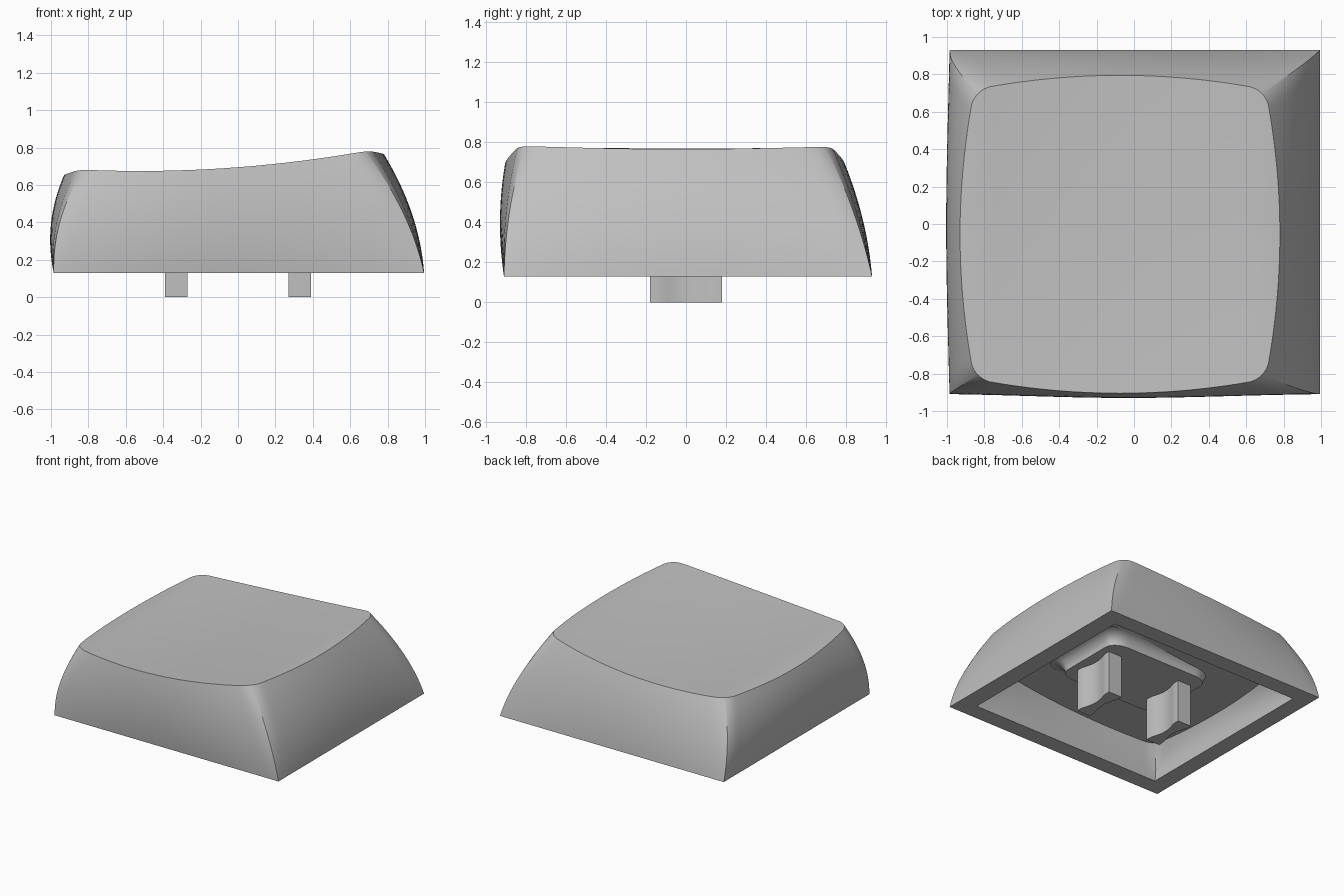
import bpy, bmesh, math
from mathutils import Vector

cube = bpy.data.objects.get("Cube")
if cube:
    bpy.data.objects.remove(cube, do_unlink=True)

grey = bpy.data.materials.new("plain grey plastic")
grey.use_nodes = True
colour = (0.53, 0.53, 0.53, 1)
grey.diffuse_color = colour
grey.node_tree.nodes["Principled BSDF"].inputs["Base Color"].default_value = colour

SIDE = 28  # columns per side, crowded towards the corners


def square_loop():
    """Points around the unit square, counter-clockwise."""
    pts = []
    for turn in range(4):
        for i in range(SIDE):
            s = math.sin(math.pi / 2 * (2 * i / SIDE - 1))
            x, y = 1, s
            for _ in range(turn):
                x, y = -y, x
            pts.append((x, y))
    return pts


def rounded(p, r):
    """Move a point of the unit square onto the same square with round corners."""
    x, y = p
    small = min(abs(x), abs(y))
    if small <= 1 - r:
        return x, y
    a = (small - 1 + r) / r * math.pi / 4
    big, low = 1 - r + r * math.cos(a), 1 - r + r * math.sin(a)
    if abs(x) < abs(y):
        big, low = low, big
    return math.copysign(big, x), math.copysign(low, y)


def bowed(p, centre, half, r, bow):
    """Rounded outline whose sides bow outwards."""
    x, y = rounded(p, r)
    return (centre[0] + half[0] * x * (1 - bow * y * y),
            centre[1] + half[1] * y * (1 - bow * x * x))


def wall(low, high, bulge, steps):
    """Rings of a curved wall from the low ring to the high ring."""
    rings = []
    for k in range(steps + 1):
        t = k / steps
        ring = []
        for a, b, o in zip(low, high, bulge):
            mid = (a + b) / 2 + o
            ring.append(a * (1 - t) ** 2 + mid * 2 * t * (1 - t) + b * t * t)
        rings.append(ring)
    return rings


def finish(name, bm):
    bmesh.ops.recalc_face_normals(bm, faces=bm.faces)
    mesh = bpy.data.meshes.new(name)
    bm.to_mesh(mesh)
    bm.free()
    mesh.materials.append(grey)
    obj = bpy.data.objects.new(name, mesh)
    bpy.context.collection.objects.link(obj)
    bpy.ops.object.select_all(action='DESELECT')
    obj.select_set(True)
    bpy.context.view_layer.objects.active = obj
    bpy.ops.object.shade_smooth_by_angle(angle=math.radians(30))
    return obj


def loft(name, rings, first=None, last=None):
    """Skin rings of equal count, closing the ends with a fan where a tip is given."""
    bm = bmesh.new()
    loops = [[bm.verts.new(v) for v in ring] for ring in rings]
    n = len(loops[0])
    for a, b in zip(loops, loops[1:]):
        for i in range(n):
            j = (i + 1) % n
            bm.faces.new((a[i], a[j], b[j], b[i]))
    for tip, ring in ((first, loops[0]), (last, loops[-1])):
        if tip is not None:
            v = bm.verts.new(tip)
            for i in range(n):
                bm.faces.new((v, ring[i], ring[(i + 1) % n]))
    return finish(name, bm)


def dish(x, y):
    """Height of the scooped top."""
    roll = max(0, abs(x + 0.075) - 0.72)
    return 0.661 + 0.077 * (x + 0.5) ** 2 - 1.2 * roll ** 2 + 0.018 * y * y


def ceiling(x, y):
    return 0.415 + 0.05 * x


def surface_ring(outline, centre, scale, height):
    ring = []
    for x, y in outline:
        px = centre[0] + (x - centre[0]) * scale
        py = centre[1] + (y - centre[1]) * scale
        ring.append(Vector((px, py, height(px, py))))
    return ring


unit = square_loop()
BASE = 0.13

# Cap: dished top, bulging outer wall, flat rim, hollow inside
top_c, in_c = (-0.075, -0.055), (-0.085, -0.05)
top_line = [bowed(p, top_c, (0.855, 0.85), 0.11, 0.09) for p in unit]
in_line = [bowed(p, in_c, (0.745, 0.70), 0.11, 0.07) for p in unit]
top_rings = [surface_ring(top_line, top_c, k / 14, dish) for k in range(1, 15)]
in_rings = [surface_ring(in_line, in_c, k / 4, ceiling) for k in (4, 3, 2, 1)]

outer_base = [Vector((0.005 + 0.99 * x, 0.01 + 0.92 * y, BASE)) for x, y in unit]
inner_base = [Vector((0.85 * x, 0.01 + 0.785 * y, BASE)) for x, y in unit]
outer_bulge = [Vector((0.085 * x ** 3, 0.045 * y ** 3, 0)) for x, y in unit]
inner_bulge = [o * 0.6 for o in outer_bulge]

outer_wall = wall(outer_base, top_rings[-1], outer_bulge, 16)
inner_wall = wall(inner_base, in_rings[0], inner_bulge, 8)
loft("cap_shell",
     top_rings + outer_wall[-2::-1] + inner_wall + in_rings[1:],
     first=(*top_c, dish(*top_c)), last=(*in_c, ceiling(*in_c)))

# Boss: rounded pad under the ceiling with a flared foot
boss_rings = []
for k in range(7):
    a = k / 6 * math.pi / 2
    grow = 0.09 * (1 - math.cos(a))
    z = 0.34 + 0.09 * math.sin(a)
    ring = []
    for p in unit:
        x, y = rounded(p, 0.3)
        ring.append(Vector(((0.45 + grow) * x, (0.31 + grow) * y, z)))
    boss_rings.append(ring)
loft("stem_boss", boss_rings, first=(0, 0, 0.34))

# Stem prongs: upright blocks with scooped long sides
for name, cx in (("left_prong", 0.33), ("right_prong", -0.33)):
    edge = []
    for i in range(13):
        y = -0.18 + 0.36 * i / 12
        scoop = 0.028 * max(0, math.cos(y / 0.13 * math.pi / 2)) if abs(y) < 0.13 else 0
        edge.append((0.06 - scoop, y))
    outline = edge + [(-x, -y) for x, y in edge]
    bm = bmesh.new()
    foot = bm.faces.new([bm.verts.new((cx + x, y, 0)) for x, y in outline])
    lift = bmesh.ops.extrude_face_region(bm, geom=[foot])["geom"]
    bmesh.ops.translate(bm, vec=(0, 0, 0.37),
                        verts=[v for v in lift if isinstance(v, bmesh.types.BMVert)])
    finish(name, bm)
